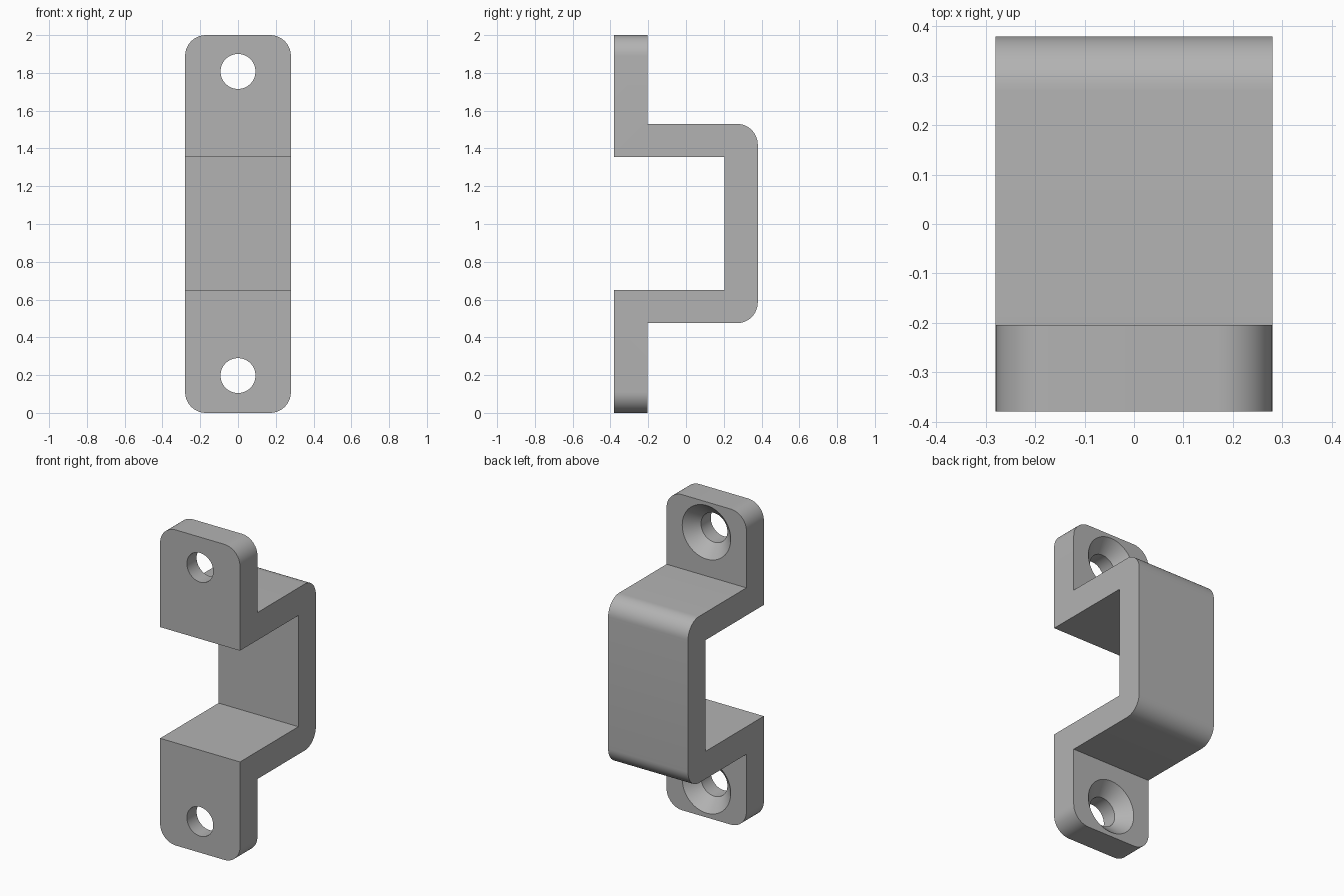
import bpy, bmesh, math
from mathutils import Vector

if "Cube" in bpy.data.objects:
    bpy.data.objects.remove(bpy.data.objects["Cube"])

HALF_W, FRONT, BACK, THICK = 0.28, -0.38, 0.38, 0.175
MID, INNER, RADIUS = 1.0025, 0.3525, 0.11
OUTER = INNER + THICK
STEP = FRONT + THICK
HOLE_R, SINK_R = 0.0925, 0.17

# Single metal colour
metal = bpy.data.materials.new("grey_metal")
metal.use_nodes = True
grey = (0.45, 0.45, 0.45, 1)
metal.diffuse_color = grey
metal.node_tree.nodes["Principled BSDF"].inputs["Base Color"].default_value = grey


def make_object(name, bm):
    bmesh.ops.recalc_face_normals(bm, faces=bm.faces)
    mesh = bpy.data.meshes.new(name)
    bm.to_mesh(mesh)
    bm.free()
    mesh.materials.append(metal)
    obj = bpy.data.objects.new(name, mesh)
    bpy.context.collection.objects.link(obj)
    return obj


# Hat-shaped side profile, extruded across the width
profile = [(FRONT, 0), (STEP, 0), (STEP, MID - OUTER), (BACK, MID - OUTER),
           (BACK, MID + OUTER), (STEP, MID + OUTER), (STEP, 2), (FRONT, 2),
           (FRONT, MID + INNER), (BACK - THICK, MID + INNER),
           (BACK - THICK, MID - INNER), (FRONT, MID - INNER)]
bm = bmesh.new()
face = bm.faces.new([bm.verts.new((-HALF_W, y, z)) for y, z in profile])
ext = bmesh.ops.extrude_face_region(bm, geom=[face])
bmesh.ops.translate(bm, vec=(2 * HALF_W, 0, 0),
                    verts=[v for v in ext["geom"] if isinstance(v, bmesh.types.BMVert)])


# Round the outer bends and the four tab corners
def is_rounded(edge):
    a, b = (v.co for v in edge.verts)
    d = b - a
    bend = abs(d.x) > 0.1 and min(a.y, b.y) > BACK - 0.01
    corner = abs(d.y) > 0.1 and (a.z < 0.01 or a.z > 1.99)
    return bend or corner


bmesh.ops.bevel(bm, geom=[e for e in bm.edges if is_rounded(e)], offset=RADIUS,
                offset_type='OFFSET', segments=12, profile=0.5, affect='EDGES')
bracket = make_object("mounting_bracket", bm)


# Countersunk screw holes, cut with a turned profile
def screw_cutter(name, z):
    over = 0.02
    sink = [(0, FRONT - over), (HOLE_R, FRONT - over),
            (HOLE_R, STEP - (SINK_R - HOLE_R)), (SINK_R + over, STEP + over),
            (0, STEP + over)]
    bm = bmesh.new()
    verts = [bm.verts.new((r, y, z)) for r, y in sink]
    edges = [bm.edges.new(pair) for pair in zip(verts, verts[1:])]
    bmesh.ops.spin(bm, geom=verts + edges, cent=(0, 0, z), axis=Vector((0, 1, 0)),
                   angle=math.tau, steps=64)
    bmesh.ops.remove_doubles(bm, verts=bm.verts, dist=0.0001)
    return make_object(name, bm)


bpy.context.view_layer.objects.active = bracket
for side in (-1, 1):
    cutter = screw_cutter("screw_hole_cutter", MID + side * 0.805)
    cutter.hide_render = True
    cut = bracket.modifiers.new("screw_hole", 'BOOLEAN')
    cut.operation, cut.solver, cut.object = 'DIFFERENCE', 'EXACT', cutter
    bpy.ops.object.modifier_apply(modifier=cut.name)
    bpy.data.objects.remove(cutter)

# Smooth bends, crisp edges
bpy.ops.object.select_all(action='DESELECT')
bracket.select_set(True)
bpy.ops.object.shade_smooth_by_angle(angle=math.radians(30))
